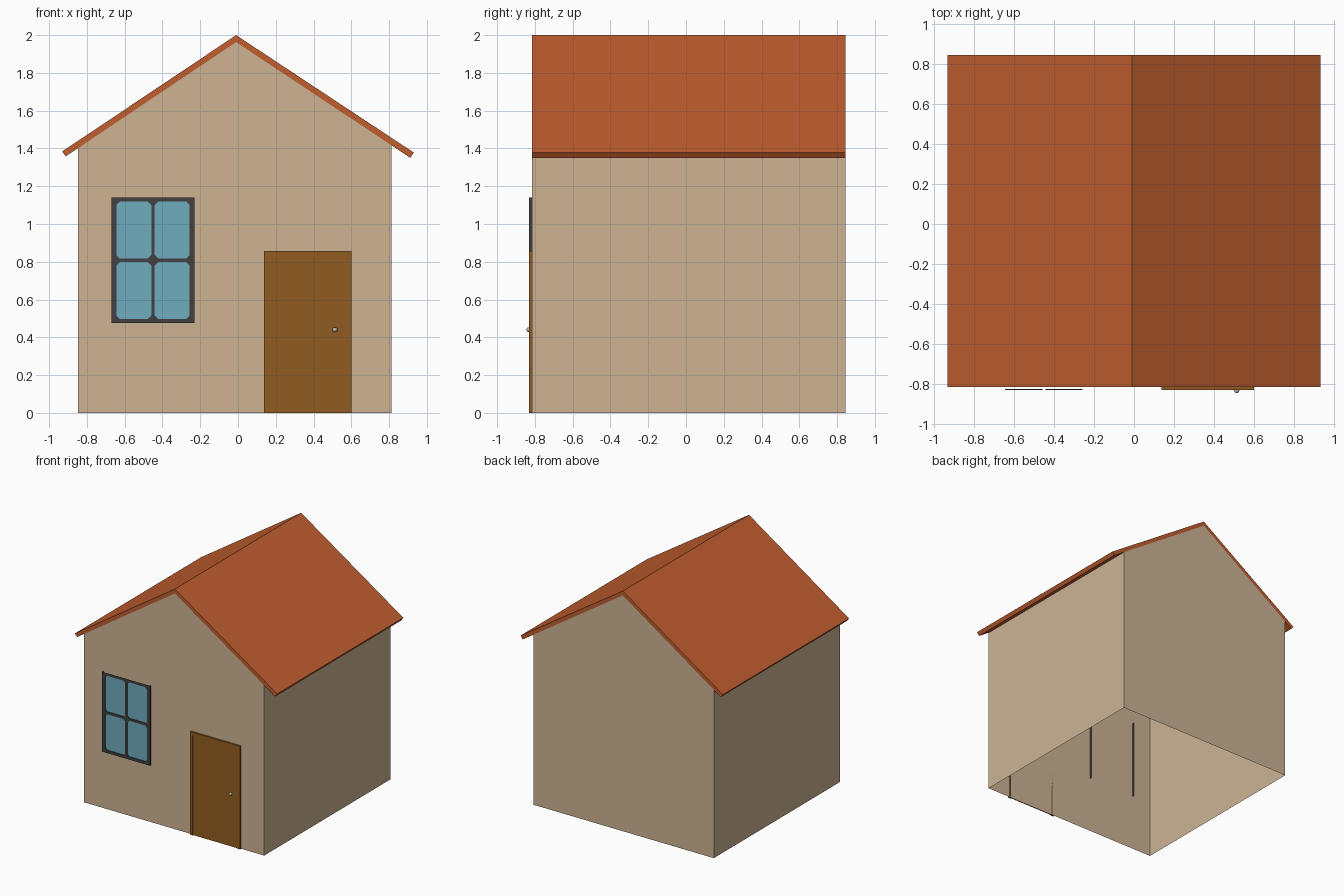
import bpy, bmesh, math
from mathutils import Vector

if "Cube" in bpy.data.objects:
    bpy.data.objects.remove(bpy.data.objects["Cube"])


def material(name, rgb):
    lin = [(c / 255 / 12.92 if c < 11 else ((c / 255 + 0.055) / 1.055) ** 2.4) for c in rgb]
    m = bpy.data.materials.new(name)
    m.diffuse_color = (*lin, 1)
    m.use_nodes = True
    m.node_tree.nodes["Principled BSDF"].inputs["Base Color"].default_value = m.diffuse_color
    return m


WALL = material("tan_plaster", (205, 180, 148))
ROOF = material("terracotta", (192, 94, 47))
WOOD = material("brown_wood", (145, 92, 33))
DARK = material("dark_grey", (66, 64, 64))
GLASS = material("blue_glass", (112, 172, 190))
METAL = material("pale_metal", (190, 182, 168))

FRONT, BACK, FACE = -0.815, 0.845, -0.83   # wall planes and front of the joinery
INSIDE = -0.798                            # frame sides poke through the wall


def finish(name, bm, mat):
    bmesh.ops.recalc_face_normals(bm, faces=bm.faces)
    me = bpy.data.meshes.new(name)
    bm.to_mesh(me)
    bm.free()
    me.materials.append(mat)
    ob = bpy.data.objects.new(name, me)
    bpy.context.collection.objects.link(ob)
    return ob


def loop(bm, pts, y):
    """Closed ring of edges from x,z points."""
    vs = [bm.verts.new((x, y, z)) for x, z in pts]
    return [bm.edges.new((vs[i - 1], vs[i])) for i in range(len(vs))]


def prism(name, pts, y0, y1, mat):
    """Solid with an x,z profile running from y0 to y1."""
    bm = bmesh.new()
    f = bm.faces.new([bm.verts.new((x, y0, z)) for x, z in pts])
    ext = bmesh.ops.extrude_face_region(bm, geom=[f], use_keep_orig=True)
    vs = [g for g in ext["geom"] if isinstance(g, bmesh.types.BMVert)]
    bmesh.ops.translate(bm, verts=vs, vec=(0, y1 - y0, 0))
    return finish(name, bm, mat)


def strip(name, x, z0, z1, mat):
    """Thin side cheek seen both outside and inside the wall."""
    bm = bmesh.new()
    bm.faces.new([bm.verts.new(p) for p in
                  ((x, FACE, z0), (x, INSIDE, z0), (x, INSIDE, z1), (x, FACE, z1))])
    return finish(name, bm, mat)


def cut_rect(x0, x1, z0, z1, c):
    """Rectangle with clipped corners."""
    return [(x0 + c, z0), (x1 - c, z0), (x1, z0 + c), (x1, z1 - c),
            (x1 - c, z1), (x0 + c, z1), (x0, z1 - c), (x0, z0 + c)]


# Walls: gabled shell, open underneath and beneath the roof
RIDGE = -0.01
outline = [(-0.848, 0), (-0.848, 1.401), (RIDGE, 1.963), (0.812, 1.417), (0.812, 0)]
house = prism("walls", outline, FRONT, BACK, WALL)
bm = bmesh.new()
bm.from_mesh(house.data)
bm.normal_update()
bmesh.ops.delete(bm, geom=[f for f in bm.faces if abs(f.normal.z) > 0.3], context='FACES_ONLY')
bm.to_mesh(house.data)
bm.free()

# Roof: folded slab
prism("roof", [(-0.931, 1.384), (RIDGE, 2.0), (0.931, 1.378), (0.912, 1.35),
               (RIDGE, 1.963), (-0.912, 1.358)], FRONT, BACK, ROOF)

# Window frame: flat face with four clipped openings and shallow reveals
X0, X1, Z0, Z1 = -0.67, -0.23, 0.475, 1.14
panes = [cut_rect(x, x + 0.186, z, z + 0.3, 0.018)
         for x in (-0.644, -0.442) for z in (0.498, 0.818)]
bm = bmesh.new()
edges = loop(bm, [(X0, Z0), (X1, Z0), (X1, Z1), (X0, Z1)], FACE)
rims = [e for p in panes for e in loop(bm, p, FACE)]
bmesh.ops.triangle_fill(bm, edges=edges + rims, use_beauty=True)
ext = bmesh.ops.extrude_edge_only(bm, edges=rims)
vs = [g for g in ext["geom"] if isinstance(g, bmesh.types.BMVert)]
bmesh.ops.translate(bm, verts=vs, vec=(0, 0.006, 0))
finish("window_frame", bm, DARK)
for side, x in (("left", X0), ("right", X1)):
    strip("window_cheek_" + side, x, Z0, Z1, DARK)

# Window glass
for i, p in enumerate(panes):
    bm = bmesh.new()
    bm.faces.new([bm.verts.new((x, FACE + 0.006, z)) for x, z in p])
    finish(f"window_pane_{i + 1}", bm, GLASS)

# Door: surround, recessed leaf and the jamb showing inside
prism("door_frame", [(0.138, 0), (0.138, 0.858), (0.6, 0.858), (0.6, 0),
                     (0.574, 0), (0.574, 0.831), (0.164, 0.831), (0.164, 0)],
      FACE, FRONT, WOOD)
prism("door_leaf", [(0.164, 0), (0.164, 0.831), (0.574, 0.831), (0.574, 0)],
      FACE + 0.007, FRONT - 0.001, WOOD)
strip("door_cheek_right", 0.6, 0, 0.858, WOOD)

# Door knob
bm = bmesh.new()
bmesh.ops.create_uvsphere(bm, u_segments=16, v_segments=10, radius=0.013)
bmesh.ops.translate(bm, verts=bm.verts, vec=(0.513, -0.832, 0.44))
for f in bm.faces:
    f.smooth = True
finish("door_knob", bm, METAL)
